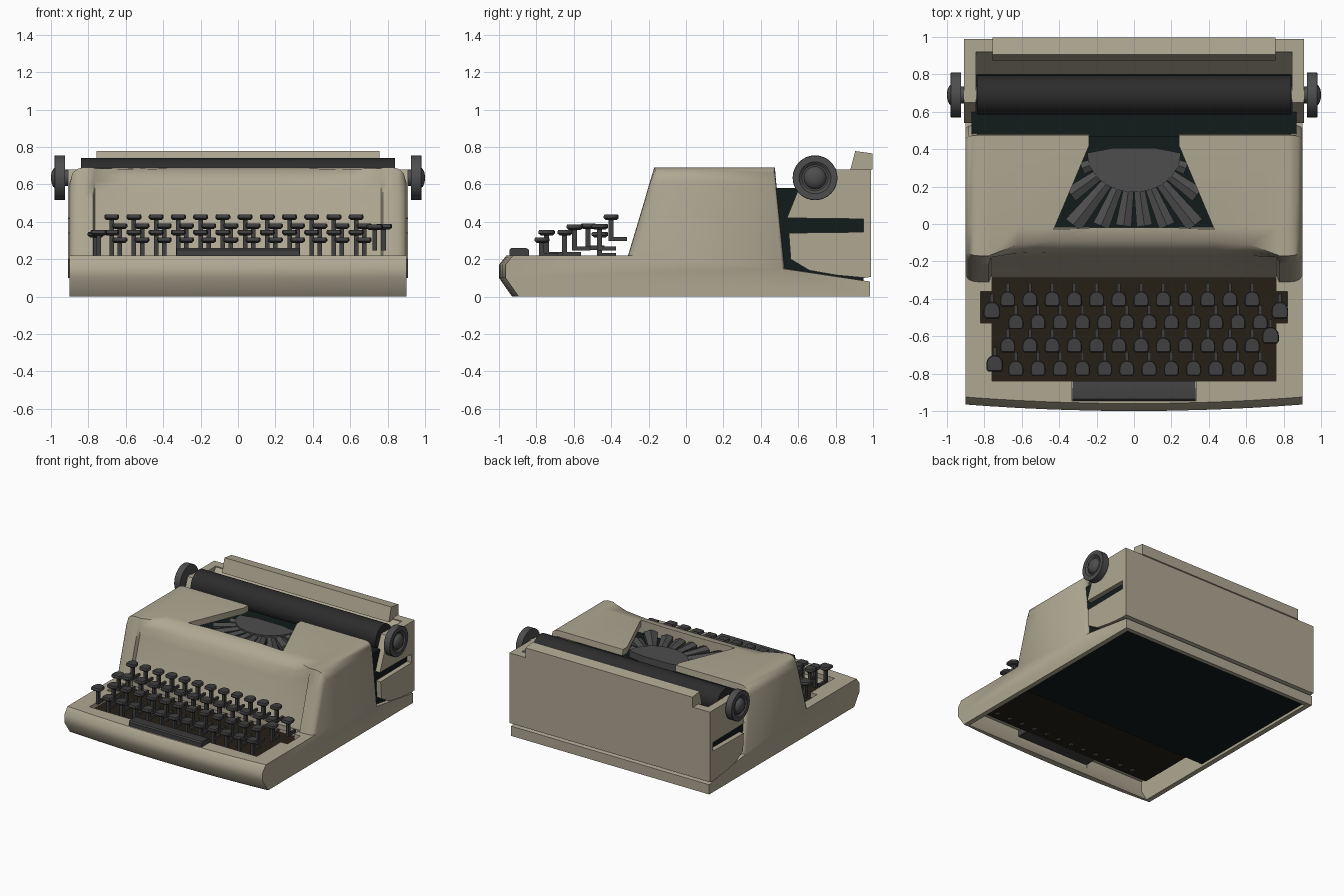
import bpy, bmesh, math
from mathutils import Vector

if "Cube" in bpy.data.objects:
    bpy.data.objects.remove(bpy.data.objects["Cube"])


def mat(name, r, g, b):
    m = bpy.data.materials.new(name)
    m.diffuse_color = (r, g, b, 1)
    m.use_nodes = True
    m.node_tree.nodes["Principled BSDF"].inputs["Base Color"].default_value = m.diffuse_color
    return m


BEIGE = mat("beige_paint", 0.43, 0.39, 0.29)
TEAL = mat("dark_interior", 0.006, 0.011, 0.011)
BROWN = mat("brown_plate", 0.018, 0.014, 0.008)
BLACK = mat("black_rubber", 0.025, 0.025, 0.025)
KEY = mat("key_plastic", 0.05, 0.05, 0.052)
STEEL = mat("grey_metal", 0.075, 0.075, 0.075)


def smooth(ob, angle):
    bpy.ops.object.select_all(action='DESELECT')
    ob.select_set(True)
    bpy.context.view_layer.objects.active = ob
    bpy.ops.object.shade_smooth_by_angle(angle=math.radians(angle))


def finish(bm, name, m=None, angle=35):
    bmesh.ops.recalc_face_normals(bm, faces=bm.faces[:])
    me = bpy.data.meshes.new(name)
    bm.to_mesh(me)
    bm.free()
    ob = bpy.data.objects.new(name, me)
    bpy.context.collection.objects.link(ob)
    if m:
        me.materials.append(m)
    if angle:
        smooth(ob, angle)
    return ob


def loft(bm, rings):
    """Skin a list of equal closed rings and cap both ends."""
    vs = [[bm.verts.new(p) for p in ring] for ring in rings]
    n = len(vs[0])
    for a, b in zip(vs, vs[1:]):
        for i in range(n):
            bm.faces.new((a[i], a[(i + 1) % n], b[(i + 1) % n], b[i]))
    bm.faces.new(vs[0])
    bm.faces.new(vs[-1])


def prism_x(name, prof, x0, x1, m=None):
    bm = bmesh.new()
    loft(bm, [[(x, y, z) for y, z in prof] for x in (x0, x1)])
    return finish(bm, name, m)


def prism_z(name, pts, z0, z1, m=None):
    bm = bmesh.new()
    loft(bm, [[(x, y, z) for x, y in pts] for z in (z0, z1)])
    return finish(bm, name, m)


def box(name, x0, x1, y0, y1, z0, z1, m=None):
    return prism_x(name, [(y0, z0), (y1, z0), (y1, z1), (y0, z1)], x0, x1, m)


def lathe_x(name, prof, y, z, m, side=1, n=32):
    """Turn (x, radius) points about an axis along x."""
    bm = bmesh.new()
    loft(bm, [[(side * x, y + r * math.cos(t * math.tau / n), z + r * math.sin(t * math.tau / n))
               for t in range(n)] for x, r in prof])
    return finish(bm, name, m)


def cut(ob, cutter):
    cutter.hide_render = True
    md = ob.modifiers.new("cut", 'BOOLEAN')
    md.operation, md.solver, md.object = 'DIFFERENCE', 'EXACT', cutter
    bpy.context.view_layer.objects.active = ob
    bpy.ops.object.modifier_apply(modifier=md.name)
    bpy.data.objects.remove(cutter)


# Body shell: side profiles lofted across x, with rounded shoulders and a recessed front panel
def section(x):
    a = abs(x)
    f = 0.035 * (a / 0.9) ** 2
    drop = {0.9: 0.08, 0.885: 0.03, 0.86: 0.008}.get(a, 0)
    inset = drop * 0.45
    if a > 0.77:
        hump = [(-0.31 + inset, 0.22), (-0.22 + inset, 0.52), (-0.2 + inset, 0.59), (-0.17 + inset, 0.69 - drop)]
    elif a > 0.7:
        hump = [(-0.28, 0.22), (-0.18, 0.55), (-0.178, 0.62), (-0.165, 0.686)]
    elif a > 0.5:
        hump = [(-0.28, 0.22), (-0.17, 0.55), (-0.155, 0.62), (-0.11, 0.682)]
    else:
        hump = [(-0.28, 0.22), (-0.17, 0.54), (-0.15, 0.62), (-0.09, 0.678)]
    front = [(-0.93 + f, 0), (-1 + f, 0.1), (-1 + f, 0.17), (-0.96 + f, 0.22)]
    rear = [(-0.02, 0.69 - drop), (0.475 - inset * 0.5, 0.69 - drop), (0.53 - inset * 0.5, 0.15),
            (0.985, 0.08), (0.985, 0)]
    return [(x, y, z) for y, z in front + hump + rear]


half = [0.9, 0.885, 0.86, 0.83, 0.775, 0.765, 0.62, 0.43, 0.2]
bm = bmesh.new()
loft(bm, [section(x) for x in [-h for h in half] + [0] + half[::-1]])
body = finish(bm, "body_shell", BEIGE, None)

# Openings in the body: hollow underside, key well, side notches, space bar slot, type opening
cut(body, prism_x("underside_cut", [(-0.88, -0.1), (-0.88, 0), (-0.94, 0.1), (-0.94, 0.18), (-0.25, 0.18),
                                    (-0.25, 0.03), (0.95, 0.03), (0.95, -0.1)], -0.86, 0.86))
cut(body, box("well_cut", -0.76, 0.76, -0.84, -0.285, 0.1, 0.4))
for s in (-1, 1):
    cut(body, box("notch_cut", min(s * 0.7, s * 0.82), max(s * 0.7, s * 0.82), -0.53, -0.36, 0.1, 0.3))
cut(body, box("space_cut", -0.332, 0.332, -0.947, -0.8, 0.1, 0.3))
cut(body, box("hump_cut", -0.84, 0.84, -0.025, 0.6, 0.2, 0.64))
cut(body, prism_z("type_cut", [(-0.24, 0.6), (-0.24, 0.42), (-0.43, -0.03), (-0.2, -0.018), (0.2, -0.018),
                               (0.43, -0.03), (0.24, 0.42), (0.24, 0.6)], 0.45, 0.9))
smooth(body, 50)

# Dark interior and floor plates
box("base_plate", -0.865, 0.865, -0.24, 0.955, 0.022, 0.035, TEAL)
box("inner_frame", -0.835, 0.835, -0.015, 0.94, 0.032, 0.5, TEAL)
box("type_floor", -0.5, 0.5, -0.02, 0.47, 0.49, 0.59, TEAL)
prism_x("rear_frame", [(0.46, 0.12), (0.95, 0.085), (0.95, 0.45), (0.6, 0.45), (0.6, 0.58), (0.46, 0.58)],
        -0.87, 0.87, TEAL)
box("well_floor", -0.82, 0.82, -0.842, -0.24, 0.125, 0.14, BROWN)

# Type basket: half disc with spreading spokes
CY = 0.4
arc = [(0.25 * math.cos(math.pi + i * math.pi / 16), CY - 0.02 + 0.21 * math.sin(math.pi + i * math.pi / 16))
       for i in range(17)]
prism_z("type_disc", arc + [(0.12, CY + 0.005), (-0.12, CY + 0.005)], 0.57, 0.645, STEEL)
bm = bmesh.new()
for i in range(10):
    t = math.radians(-90 + (i - 4.5) * 15.5)
    d, n = Vector((math.cos(t), math.sin(t), 0)), Vector((-math.sin(t), math.cos(t), 0))
    # reach the slanted or front edge of the opening
    r1 = min(0.41 / -d.y, 0.235 / max(abs(d.x) + 0.422 * d.y, 0.01), 0.52)
    rings = []
    for r, w, z in ((0.18, 0.026, 0.638), (r1, 0.024 + 0.08 * (r1 - 0.18), 0.645)):
        c = Vector((0, CY, 0)) + d * r
        rings.append([c + n * sx * w + Vector((0, 0, zz)) for sx, zz in
                      ((-1, z - 0.06), (1, z - 0.06), (1, z - 0.015), (0, z), (-1, z - 0.015))])
    loft(bm, rings)
finish(bm, "type_spokes", STEEL, None)

# Carriage shell: back wall, inner slope, and split cheeks with a dark slot between
prism_x("carriage_back", [(0.95, 0.1), (0.99, 0.105), (0.99, 0.68), (0.92, 0.68), (0.93, 0.42), (0.95, 0.42)],
        -0.91, 0.91, BEIGE)
prism_x("carriage_inner", [(0.96, 0.3), (0.96, 0.672), (0.92, 0.672), (0.8, 0.52), (0.8, 0.3)], -0.85, 0.85, BEIGE)
for s in (-1, 1):
    xs = (s * 0.845, s * 0.91)
    prism_x("carriage_cheek_upper", [(0.54, 0.42), (0.96, 0.415), (0.96, 0.68), (0.65, 0.68), (0.6, 0.57)],
            *xs, BEIGE)
    prism_x("carriage_cheek_lower", [(0.55, 0.34), (0.56, 0.2), (0.66, 0.14), (0.8, 0.115), (0.96, 0.1), (0.96, 0.345)],
            *xs, BEIGE)
    # Knobs
    lathe_x("platen_knob", [(0.925, 0.1), (0.925, 0.12), (0.978, 0.12), (0.98, 0.118), (0.98, 0.085), (0.968, 0.07)],
            0.69, 0.635, STEEL, s)
    lathe_x("knob_cap", [(0.95, 0.062), (0.973, 0.06), (0.988, 0.048), (0.997, 0.028), (1.0, 0.008)],
            0.69, 0.635, STEEL, s)

# Platen and paper rest
lathe_x("platen", [(-0.84, 0.105), (0.84, 0.105)], 0.69, 0.635, BLACK, 1, 40)
lathe_x("platen_axle", [(-0.94, 0.045), (0.94, 0.045)], 0.69, 0.635, STEEL, 1, 16)
prism_x("paper_rest", [(0.875, 0.665), (0.905, 0.778), (0.998, 0.765), (0.998, 0.68), (0.96, 0.665)],
        -0.757, 0.757, BEIGE)

# Space bar
prism_x("space_bar", [(-0.945, 0.13), (-0.84, 0.13), (-0.84, 0.25), (-0.855, 0.26), (-0.935, 0.26), (-0.945, 0.25)],
        -0.33, 0.33, KEY)


# Keys: D-shaped cap on a bent lever
def add_box(bm, x0, x1, y0, y1, z0, z1):
    loft(bm, [[(x, y0, z0), (x, y1, z0), (x, y1, z1), (x, y0, z1)] for x in (x0, x1)])


def key_row(name, xs, y, z, r=0.04, foot=None):
    bm = bmesh.new()
    d_shape = [(-r * 0.8, -r), (r * 0.8, -r), (r, -r * 0.7)]
    d_shape += [(r * math.cos(i * math.pi / 8), r * math.sin(i * math.pi / 8)) for i in range(9)] + [(-r, -r * 0.7)]
    knee = max(z - 0.13, 0.21)
    for x in xs:
        loft(bm, [[(x + px * k, y + py * k, z + dz) for px, py in d_shape]
                  for k, dz in ((0.72, -0.018), (1, -0.008), (1, 0.004), (0.9, 0.011))])
        add_box(bm, x - 0.012, x + 0.012, y - 0.015, y + 0.012, foot or knee, z - 0.015)
        add_box(bm, x - 0.009, x + 0.009, y - 0.01, y + 0.085, knee, knee + 0.022)
    finish(bm, name, KEY)


STEP = 0.1188
for i, (x0, y, z, foot) in enumerate([(-0.675, -0.4, 0.427, None), (-0.632, -0.522, 0.38, None),
                                      (-0.675, -0.647, 0.345, None), (-0.632, -0.77, 0.305, 0.11)]):
    key_row("key_row_%d" % (i + 1), [x0 + STEP * k for k in range(12)], y, z, foot=foot)
for name, x, y, z in (("left_shift_key", -0.745, -0.745, 0.345), ("left_side_key", -0.76, -0.46, 0.335),
                      ("right_side_key", 0.78, -0.46, 0.377), ("right_lower_key", 0.73, -0.595, 0.375)):
    key_row(name, [x], y, z, 0.044)
